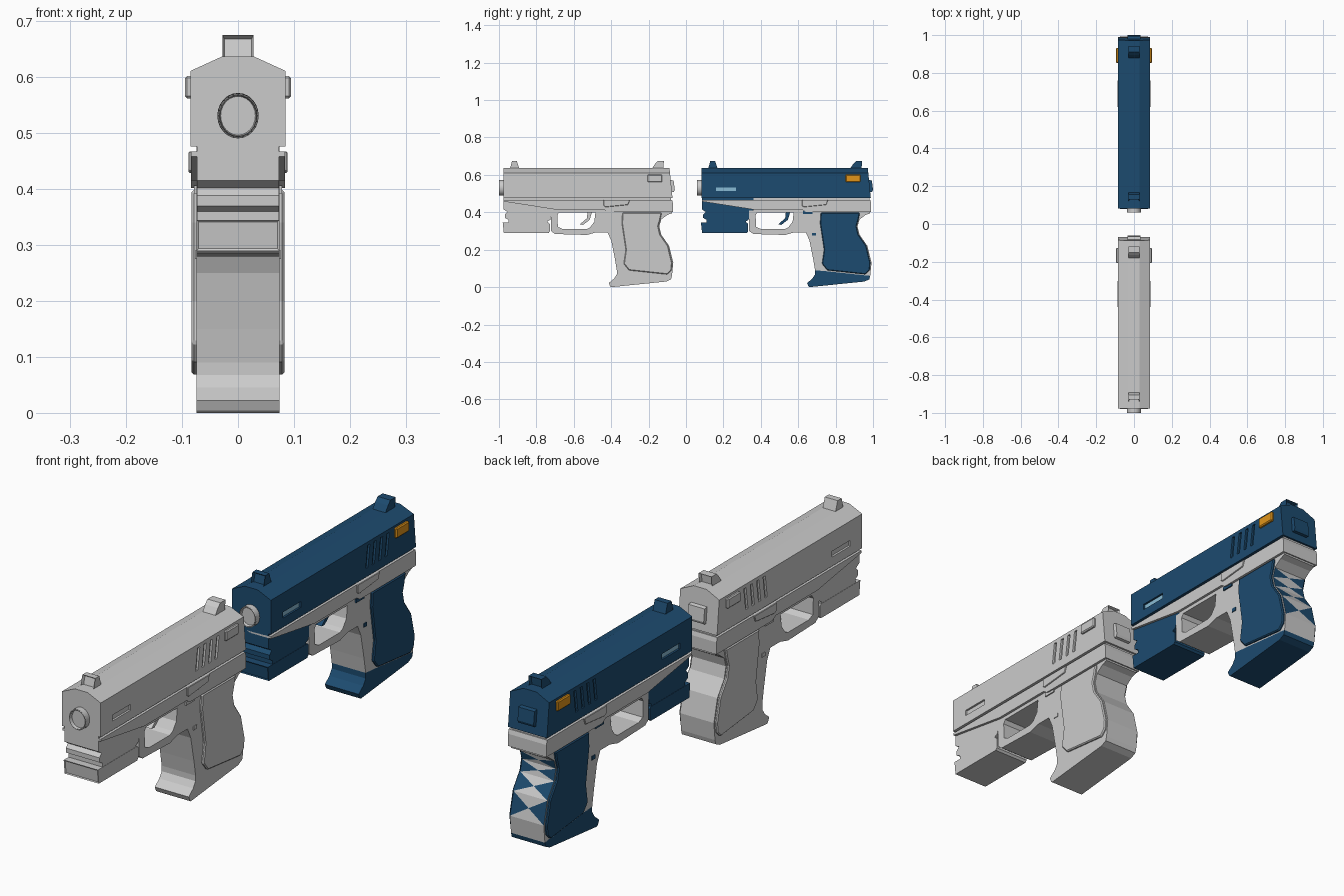
import bpy, bmesh, math
from mathutils import Vector

if "Cube" in bpy.data.objects:
    bpy.data.objects.remove(bpy.data.objects["Cube"])


def material(name, rgb):
    m = bpy.data.materials.new(name)
    m.diffuse_color = (*rgb, 1)
    m.use_nodes = True
    m.node_tree.nodes["Principled BSDF"].inputs["Base Color"].default_value = m.diffuse_color
    return m


BLUE = material("blue", (0.012, 0.07, 0.16))
LIGHT = material("light_blue", (0.25, 0.5, 0.66))
ORANGE = material("orange", (0.75, 0.3, 0.01))


def finish(bm, name, dy, mat=None, bevel=0):
    bmesh.ops.recalc_face_normals(bm, faces=bm.faces)
    me = bpy.data.meshes.new(name)
    bm.to_mesh(me)
    bm.free()
    ob = bpy.data.objects.new(name, me)
    bpy.context.collection.objects.link(ob)
    ob.location.y = dy
    if mat:
        me.materials.append(mat)
    if bevel:
        b = ob.modifiers.new("bevel", 'BEVEL')
        b.width, b.segments, b.limit_method = bevel, 1, 'ANGLE'
        b.angle_limit = math.radians(40)
    return ob


def prism(bm, pts, x0, x1):
    """Side profile (y, z) extruded from x0 to x1."""
    a = [bm.verts.new((x0, y, z)) for y, z in pts]
    b = [bm.verts.new((x1, y, z)) for y, z in pts]
    bm.faces.new(a)
    bm.faces.new(b[::-1])
    for i in range(len(pts)):
        j = (i + 1) % len(pts)
        bm.faces.new((a[i], b[i], b[j], a[j]))
    bmesh.ops.recalc_face_normals(bm, faces=bm.faces)


def rect(y0, y1, z0, z1):
    return [(y0, z0), (y1, z0), (y1, z1), (y0, z1)]


def inset(bm, direction, thickness, depth, limit=0.9):
    bm.normal_update()
    fs = [f for f in bm.faces if f.normal.dot(Vector(direction)) > limit]
    bmesh.ops.inset_individual(bm, faces=fs, thickness=thickness, depth=depth)


def part(name, pts, half, dy, mat=None, bevel=0, insets=()):
    bm = bmesh.new()
    prism(bm, pts, -half, half)
    for args in insets:
        inset(bm, *args)
    return finish(bm, name, dy, mat, bevel)


GRIP_BACK = [(-0.075, 0.06), (-0.068, 0.13), (-0.09, 0.22), (-0.132, 0.28),
             (-0.143, 0.325), (-0.132, 0.362), (-0.10, 0.386), (-0.075, 0.395)]


def build_slide(tag, dy, mat):
    bm = bmesh.new()
    section = [(-0.085, 0.476), (0.085, 0.476), (0.085, 0.611),
               (0.028, 0.637), (-0.028, 0.637), (-0.085, 0.611)]
    f = [bm.verts.new((x, -0.977, z)) for x, z in section]
    b = [bm.verts.new((x, -0.072 - 0.1 * (z - 0.476), z)) for x, z in section]
    bm.faces.new(f)
    bm.faces.new(b[::-1])
    for i in range(6):
        j = (i + 1) % 6
        bm.faces.new((f[i], b[i], b[j], f[j]))
    slide = finish(bm, tag + "slide", dy, mat)
    # cutter: side windows and slanted grip grooves
    bm = bmesh.new()
    for s in (-1, 1):
        x0, x1 = sorted((s * 0.077, s * 0.12))
        prism(bm, rect(-0.902, -0.79, 0.512, 0.535), x0, x1)
        for k in range(4):
            y = -0.385 + k * 0.04
            prism(bm, [(y, 0.51), (y + 0.014, 0.51), (y + 0.026, 0.597), (y + 0.012, 0.597)], x0, x1)
    cutter = finish(bm, "cutter", dy)
    m = slide.modifiers.new("cut", 'BOOLEAN')
    m.operation, m.solver, m.object = 'DIFFERENCE', 'EXACT', cutter
    bpy.context.view_layer.objects.active = slide
    bpy.ops.object.modifier_apply(modifier="cut")
    bpy.data.objects.remove(cutter)


def build_pistol(tag, dy, coloured):
    blue, light, orange = (BLUE, LIGHT, ORANGE) if coloured else (None,) * 3
    build_slide(tag, dy, blue)
    part(tag + "window_insert", rect(-0.90, -0.792, 0.514, 0.533), 0.079, dy, light)
    part(tag + "side_button", rect(-0.207, -0.127, 0.562, 0.602), 0.095, dy, orange, 0.004)
    part(tag + "back_plate", [(-0.10, 0.505), (-0.064, 0.51), (-0.06, 0.52), (-0.066, 0.57), (-0.10, 0.576)],
         0.035, dy, blue)

    # sights
    part(tag + "front_sight", [(-0.942, 0.63), (-0.93, 0.675), (-0.905, 0.675), (-0.89, 0.63)],
         0.028, dy, blue, 0, [((0, -1, 0.2), 0.006, -0.012)])
    part(tag + "rear_sight", [(-0.185, 0.63), (-0.165, 0.66), (-0.15, 0.675), (-0.118, 0.675), (-0.122, 0.63)],
         0.028, dy, blue, 0, [((0, 1, 0), 0.006, -0.012)])

    # muzzle
    bm = bmesh.new()
    bmesh.ops.create_cone(bm, cap_ends=True, segments=24, radius1=0.037, radius2=0.037, depth=0.06)
    for v in bm.verts:
        v.co = Vector((v.co.x, v.co.z - 0.97, v.co.y * 1.1 + 0.531))
    bmesh.ops.recalc_face_normals(bm, faces=bm.faces)
    inset(bm, (0, -1, 0), 0.004, 0)
    inset(bm, (0, -1, 0), 0.002, -0.01)
    muzzle = finish(bm, tag + "muzzle", dy)
    for o in bpy.context.selected_objects:
        o.select_set(False)
    bpy.context.view_layer.objects.active = muzzle
    muzzle.select_set(True)
    bpy.ops.object.shade_smooth_by_angle(angle=math.radians(30))

    # frame under the slide
    part(tag + "frame_core", rect(-0.70, -0.08, 0.40, 0.48), 0.074, dy)
    part(tag + "frame_rail", [(-0.975, 0.467), (-0.975, 0.458), (-0.70, 0.415), (-0.44, 0.415), (-0.42, 0.402),
                              (-0.07, 0.402), (-0.07, 0.45), (-0.075, 0.467)], 0.084, dy)
    part(tag + "slide_lever", [(-0.44, 0.435), (-0.43, 0.428), (-0.31, 0.44), (-0.30, 0.467), (-0.44, 0.467)],
         0.088, dy, None, 0.002)
    part(tag + "dust_cover", [(-0.975, 0.48), (-0.975, 0.415), (-0.955, 0.402), (-0.968, 0.388), (-0.968, 0.37),
                              (-0.95, 0.36), (-0.95, 0.335), (-0.74, 0.335), (-0.74, 0.352), (-0.725, 0.36),
                              (-0.72, 0.40), (-0.70, 0.412), (-0.70, 0.48)], 0.0735, dy, blue)
    part(tag + "under_rail", [(-0.98, 0.345), (-0.974, 0.289), (-0.735, 0.289), (-0.728, 0.297), (-0.728, 0.338),
                              (-0.735, 0.345)], 0.0745, dy, blue, 0, [((0, -1, 0), 0.006, -0.003)])

    # trigger guard and trigger
    part(tag + "trigger_guard", [(-0.722, 0.41), (-0.722, 0.30), (-0.70, 0.284), (-0.53, 0.279), (-0.48, 0.293),
                                 (-0.41, 0.293), (-0.41, 0.41), (-0.483, 0.41), (-0.49, 0.35), (-0.512, 0.32),
                                 (-0.53, 0.311), (-0.66, 0.311), (-0.685, 0.322), (-0.688, 0.385),
                                 (-0.672, 0.41)], 0.074, dy)
    part(tag + "trigger", [(-0.568, 0.335), (-0.55, 0.333), (-0.515, 0.36), (-0.50, 0.41), (-0.525, 0.41),
                           (-0.53, 0.368)], 0.02, dy, blue)

    # grip, with pointed stripes on its back
    bm = bmesh.new()
    prism(bm, [(-0.42, 0.293), (-0.40, 0.25), (-0.38, 0.15), (-0.37, 0.09), (-0.31, 0.085)]
          + GRIP_BACK + [(-0.075, 0.417), (-0.43, 0.417)], -0.074, 0.074)
    if coloured:
        back = [f for f in bm.faces if len(f.verts) == 4 and f.calc_center_median().y > -0.16
                and 0.15 < f.calc_center_median().z < 0.35]
        for f in bmesh.ops.poke(bm, faces=back)["faces"]:
            f.material_index = int(abs(f.calc_center_median().x) > 0.04)
    grip = finish(bm, tag + "grip", dy)
    if coloured:
        grip.data.materials.append(None)
        grip.data.materials.append(BLUE)

    # grip base with the forward toe
    part(tag + "grip_base", [(-0.405, 0.004), (-0.413, 0.022), (-0.385, 0.045), (-0.37, 0.068), (-0.37, 0.09),
                             (-0.31, 0.088), (-0.10, 0.066), (-0.075, 0.06), (-0.08, 0.042), (-0.105, 0.03),
                             (-0.40, 0.0)], 0.074, dy, blue)

    # side panels and pins
    panel = [(-0.34, 0.398), (-0.343, 0.34), (-0.322, 0.20), (-0.333, 0.125), (-0.305, 0.09), (-0.10, 0.068),
             (-0.078, 0.09), (-0.074, 0.13), (-0.096, 0.222), (-0.138, 0.282), (-0.148, 0.326),
             (-0.138, 0.36), (-0.13, 0.398)]
    for s, side in ((-1, "left"), (1, "right")):
        bm = bmesh.new()
        prism(bm, panel, *sorted((s * 0.07, s * 0.083)))
        finish(bm, tag + side + "_grip_panel", dy, blue, 0.004)
        bm = bmesh.new()
        prism(bm, rect(-0.435, -0.385, 0.392, 0.406), *sorted((s * 0.07, s * 0.079)))
        prism(bm, rect(-0.385, -0.365, 0.275, 0.29), *sorted((s * 0.07, s * 0.077)))
        finish(bm, tag + side + "_catches", dy, blue)


build_pistol("plain_", 0.0, False)
build_pistol("painted_", 1.06, True)
